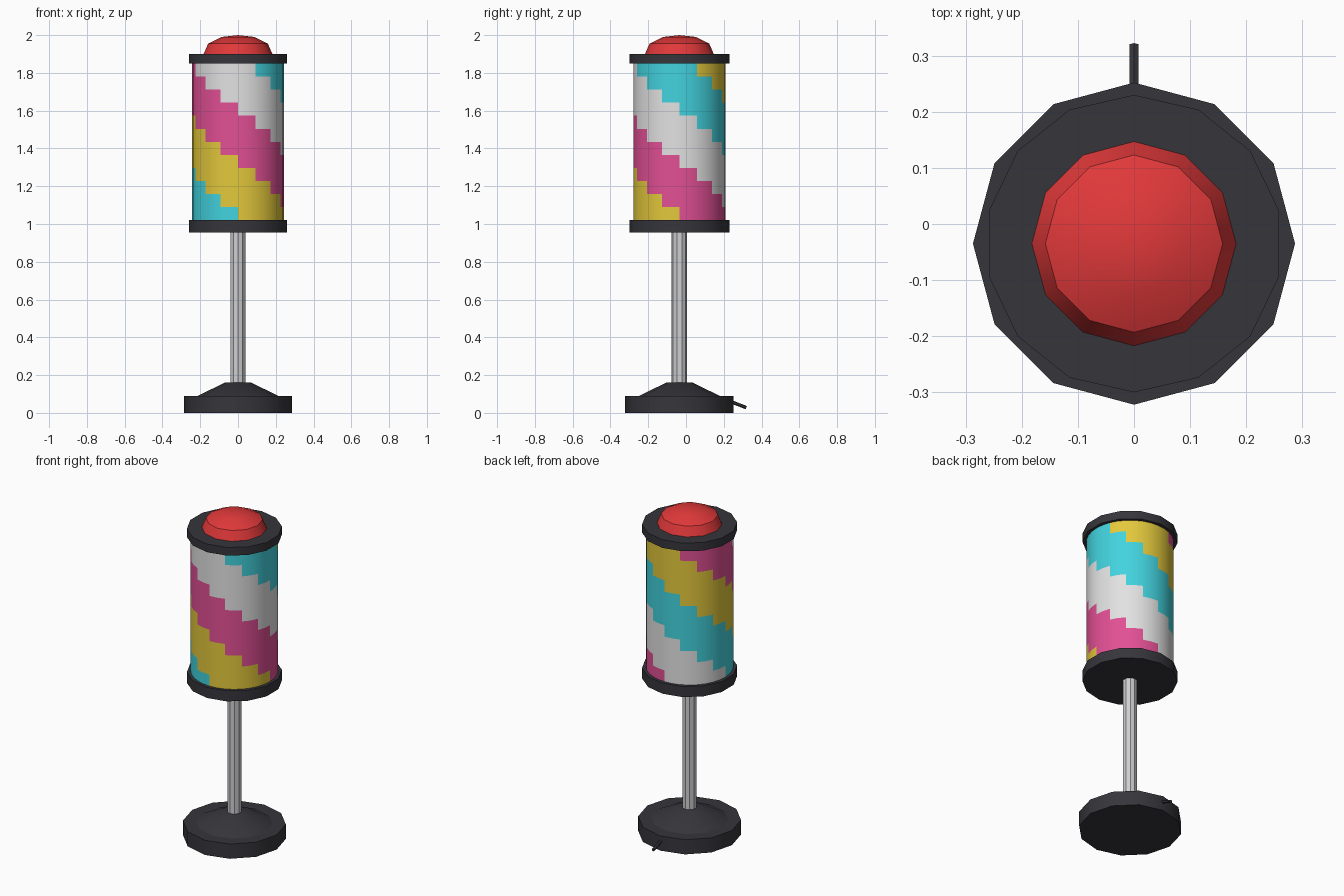
import bpy, bmesh, math
from mathutils import Vector

if "Cube" in bpy.data.objects:
    bpy.data.objects.remove(bpy.data.objects["Cube"])

AXIS_Y = -0.035


def material(name, rgb):
    m = bpy.data.materials.new(name)
    m.diffuse_color = (*rgb, 1)
    m.use_nodes = True
    m.node_tree.nodes["Principled BSDF"].inputs["Base Color"].default_value = m.diffuse_color
    return m


dark = material("charcoal", (0.037, 0.036, 0.044))
steel = material("steel_grey", (0.62, 0.62, 0.64))
red = material("red", (0.75, 0.04, 0.042))
yellow = material("yellow", (0.77, 0.58, 0.045))
pink = material("pink", (0.76, 0.08, 0.30))
white = material("white", (0.76, 0.76, 0.77))
teal = material("teal", (0.055, 0.65, 0.73))


def finish(bm, name, mats, smooth):
    me = bpy.data.meshes.new(name)
    bm.to_mesh(me)
    bm.free()
    ob = bpy.data.objects.new(name, me)
    bpy.context.collection.objects.link(ob)
    for m in mats:
        me.materials.append(m)
    if smooth:
        bpy.ops.object.select_all(action='DESELECT')
        bpy.context.view_layer.objects.active = ob
        ob.select_set(True)
        bpy.ops.object.shade_smooth_by_angle(angle=math.radians(smooth))
    return ob


def lathe(name, profile, sides, mats, smooth=35, capped=True, rule=None):
    """Spin (radius, z) points around the axis, first vertex at the front (-y)."""
    bm = bmesh.new()
    rings = []
    for r, z in profile:
        n = 1 if r == 0 else sides
        rings.append([bm.verts.new((r * math.sin(a), AXIS_Y - r * math.cos(a), z))
                      for a in (2 * math.pi * i / sides for i in range(n))])
    for row, (lo, hi) in enumerate(zip(rings, rings[1:])):
        for i in range(sides):
            j = (i + 1) % sides
            if len(hi) == 1:
                f = bm.faces.new((lo[i], lo[j], hi[0]))
            else:
                f = bm.faces.new((lo[i], lo[j], hi[j], hi[i]))
            if rule:
                f.material_index = rule(row, i)
    if capped:
        bm.faces.new(rings[0][::-1])
        if len(rings[-1]) > 1:
            bm.faces.new(rings[-1])
    return finish(bm, name, mats, smooth)


# Foot, raised cone and pole
lathe("base", [(0.287, 0), (0.287, 0.09)], 12, [dark])
lathe("base_cone", [(0.218, 0.088), (0.07, 0.16)], 12, [dark])
lathe("pole", [(0.041, 0.14), (0.041, 0.97)], 10, [steel], smooth=0)

# Drum with stepped spiral stripes: 16 columns by 12 rows, four rows per band
ROWS, COLS, SUB = 12, 16, 2
lathe("striped_drum",
      [(0.243, 1.02 + 0.83 * i / ROWS) for i in range(ROWS + 1)],
      COLS * SUB, [yellow, pink, white, teal], capped=False,
      rule=lambda row, i: (row + i // SUB) % 16 // 4)

# End collars
for name, z0, z1 in (("lower_collar", 0.955, 1.02), ("upper_collar", 1.85, 1.90)):
    lathe(name, [(0.265, z0), (0.265, z1)], 14, [dark])

# Red lamp on top
lathe("top_lamp", [(0.182, 1.90), (0.158, 1.955), (0.088, 1.99), (0, 2.0)], 12, [red])

# Short cable stub at the back
a, b = Vector((0, 0.22, 0.066)), Vector((0, 0.319, 0.028))
bm = bmesh.new()
bmesh.ops.create_cone(bm, cap_ends=True, segments=6, radius1=0.009, radius2=0.009,
                      depth=(b - a).length)
cable = finish(bm, "cable", [dark], 0)
cable.rotation_euler = (b - a).to_track_quat('Z', 'Y').to_euler()
cable.location = (a + b) / 2
